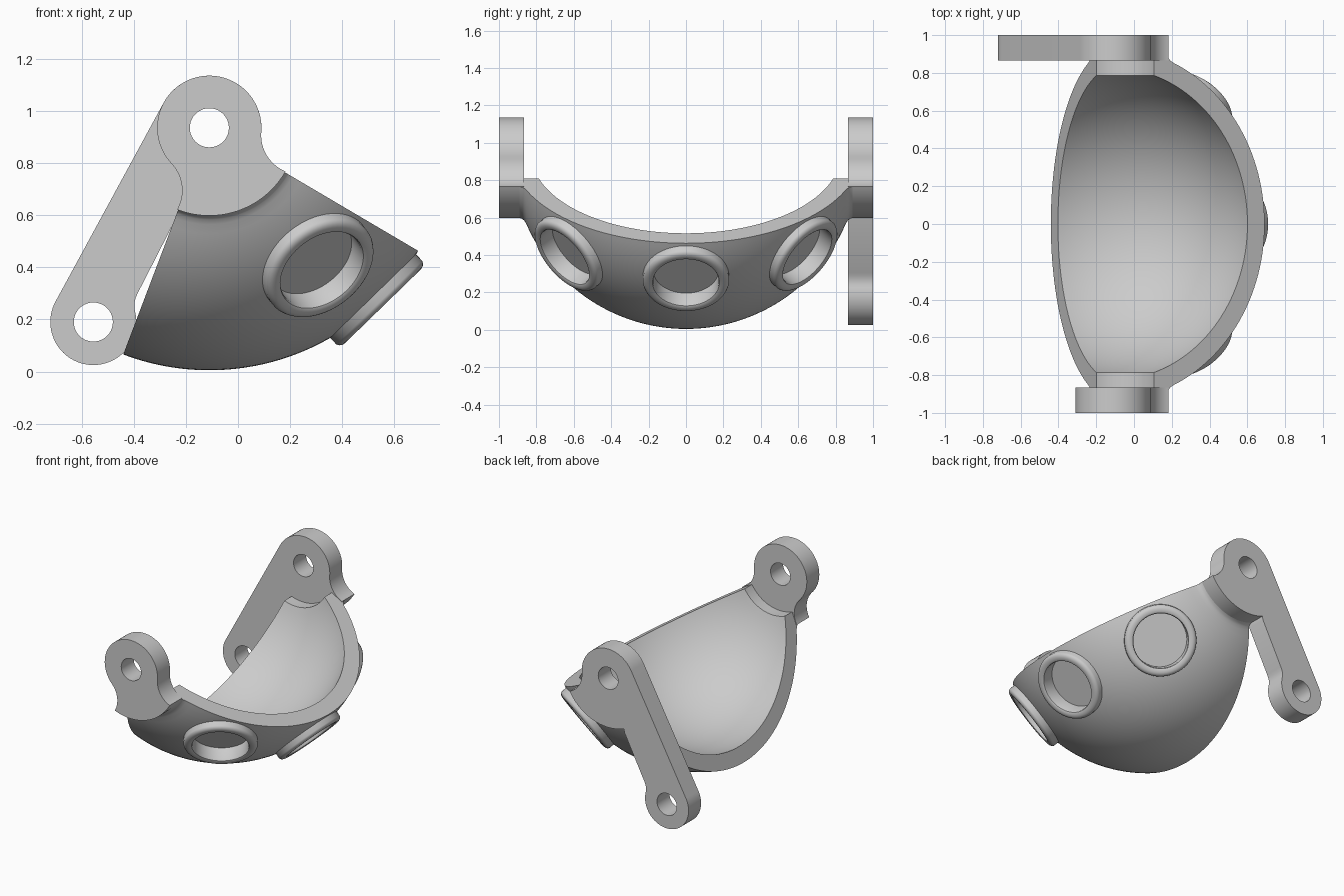
import bpy
import bmesh
from math import cos, sin, radians, sqrt, hypot, pi
from mathutils import Vector

if "Cube" in bpy.data.objects:
    bpy.data.objects.remove(bpy.data.objects["Cube"], do_unlink=True)

PIVOT = Vector((-0.11, 0, 0.935))       # sphere centre, on the hinge axis
RIM_A, RIM_B = -30.5, -110.8            # the two flat cuts of the shell
R_OUT, R_IN, R_CLEAR, R_HUB = 0.93, 0.825, 0.25, 0.337
EAR_IN, EAR_OUT = 0.865, 1.0

grey = bpy.data.materials.new("grey plastic")
grey.use_nodes = True
grey.diffuse_color = (0.6, 0.6, 0.6, 1)
grey.node_tree.nodes["Principled BSDF"].inputs["Base Color"].default_value = (0.6, 0.6, 0.6, 1)


def activate(ob):
    bpy.ops.object.select_all(action='DESELECT')
    ob.select_set(True)
    bpy.context.view_layer.objects.active = ob


def finish(ob):
    activate(ob)
    ob.data.materials.clear()
    ob.data.materials.append(grey)
    bpy.ops.object.shade_smooth_by_angle(angle=radians(30))


def mesh_object(name, bm):
    bmesh.ops.recalc_face_normals(bm, faces=bm.faces)
    me = bpy.data.meshes.new(name)
    bm.to_mesh(me)
    bm.free()
    ob = bpy.data.objects.new(name, me)
    bpy.context.collection.objects.link(ob)
    return ob


def lathe(name, profile, place, a0, a1, steps):
    """Sweep a closed (axial, radius) profile; place maps (axial, u, v) to a point."""
    bm = bmesh.new()
    closed = abs(a1 - a0) >= 360
    rows = []
    for i in range(steps if closed else steps + 1):
        a = radians(a0 + (a1 - a0) * i / steps)
        rows.append([bm.verts.new(place(h, r * cos(a), r * sin(a))) for h, r in profile])
    n = len(profile)
    for i in range(steps):
        p, q = rows[i], rows[(i + 1) % len(rows)]
        for j in range(n):
            k = (j + 1) % n
            bm.faces.new((p[j], p[k], q[k], q[j]))
    if not closed:
        bm.faces.new(rows[0])
        bm.faces.new(rows[-1])
    return mesh_object(name, bm)


def arc(c, r, a0, a1, n=24):
    return [(c[0] + r * cos(radians(a0 + (a1 - a0) * i / n)),
             c[1] + r * sin(radians(a0 + (a1 - a0) * i / n))) for i in range(n + 1)]


def polar(r, a):
    return (r * cos(radians(a)), r * sin(radians(a)))


# Shell: spherical wedge with small fillets running into the hubs
def sphere_points(radius, y_end, n=56):
    end = math_asin(y_end / radius)
    return [(radius * sin(end * (1 - 2 * i / n)), radius * cos(end * (1 - 2 * i / n)))
            for i in range(n + 1)]


def math_asin(s):
    return Vector((1, 0)).angle(Vector((sqrt(1 - s * s), s)))


fillet = [(EAR_IN, R_CLEAR), (EAR_IN, R_HUB), (0.89, R_HUB), (0.875, 0.342), (0.864, 0.352)]
outer = sphere_points(R_OUT, 0.853)
inner = sphere_points(R_IN, sqrt(R_IN ** 2 - R_CLEAR ** 2))
profile = fillet + outer + [(-y, r) for y, r in reversed(fillet)] + inner[::-1]
shell = lathe("shell", profile, lambda h, u, v: PIVOT + Vector((u, h, v)), RIM_A, RIM_B, 48)

# Round ports: blind recess with a rounded collar, spaced parallel to the rim
tilt = radians(15.3)
rim_dir = Vector((cos(radians(RIM_A)), 0, sin(radians(RIM_A))))
rim_normal = Vector((-rim_dir.z, 0, rim_dir.x))
FLOOR = 0.86
collar = [(0.845, 0.175), (0.943, 0.175), (0.951, 0.179), (0.955, 0.187), (0.955, 0.205),
          (0.952, 0.216), (0.945, 0.225), (0.935, 0.23), (0.845, 0.23)]
for label, swing in (("right", -45), ("middle", 0), ("left", 45)):
    s = radians(swing)
    d = (rim_dir * cos(s) + Vector((0, sin(s), 0))) * cos(tilt) - rim_normal * sin(tilt)
    e1 = d.orthogonal().normalized()
    e2 = d.cross(e1)

    def place(h, u, v):
        return PIVOT + d * h + e1 * u + e2 * v

    # Recess cutter
    bm = bmesh.new()
    caps = [[bm.verts.new(place(h, *p)) for p in arc((0, 0), 0.19, 0, 360, 48)[:-1]]
            for h in (FLOOR, 1.1)]
    for cap in caps:
        bm.faces.new(cap)
    for i in range(48):
        k = (i + 1) % 48
        bm.faces.new((caps[0][i], caps[0][k], caps[1][k], caps[1][i]))
    cutter = mesh_object("recess_cutter", bm)
    cutter.hide_render = True
    mod = shell.modifiers.new("recess", 'BOOLEAN')
    mod.operation, mod.solver, mod.object = 'DIFFERENCE', 'EXACT', cutter
    activate(shell)
    bpy.ops.object.modifier_apply(modifier=mod.name)
    bpy.data.objects.remove(cutter, do_unlink=True)
    finish(lathe(label + "_port_collar", collar, place, 0, 360, 64))
finish(shell)


# Hinge ears: flat plates with holes, drawn in the x-z plane about the pivot
def plate(name, outline, holes, y):
    cu = bpy.data.curves.new(name, 'CURVE')
    cu.dimensions, cu.fill_mode = '2D', 'BOTH'
    cu.extrude = (EAR_OUT - EAR_IN) / 2
    for pts in [outline] + [arc(c, 0.075, 0, 360, 40)[:-1] for c in holes]:
        sp = cu.splines.new('POLY')
        sp.points.add(len(pts) - 1)
        for point, (x, z) in zip(sp.points, pts):
            point.co = (x, z, 0, 1)
        sp.use_cyclic_u = True
    ob = bpy.data.objects.new(name, cu)
    bpy.context.collection.objects.link(ob)
    ob.location = PIVOT + Vector((0, y, 0))
    ob.rotation_euler = (pi / 2, 0, 0)
    activate(ob)
    bpy.ops.object.convert(target='MESH')
    ob = bpy.context.object
    bm = bmesh.new()
    bm.from_mesh(ob.data)
    bmesh.ops.remove_doubles(bm, verts=bm.verts, dist=0.0005)
    bmesh.ops.recalc_face_normals(bm, faces=bm.faces)
    bm.to_mesh(ob.data)
    bm.free()
    finish(ob)


EAR_R, SIDE_A, SIDE_B, SWEEP = 0.2, -4.65, 223.35, 72.65
right_fillet = arc(polar(0.35, SIDE_A), 0.15, SIDE_A + 180 + SWEEP, SIDE_A + 180, 16)[:-1]
left_fillet = arc(polar(0.35, SIDE_B), 0.15, SIDE_B - 180, SIDE_B - 180 - SWEEP, 16)[1:]
hub_arc = arc((0, 0), R_HUB, RIM_B, RIM_A, 48)
mid_y = (EAR_IN + EAR_OUT) / 2

plate("front_ear", arc((0, 0), EAR_R, SIDE_A, SIDE_B, 64) + left_fillet + hub_arc + right_fillet,
      [(0, 0)], -mid_y)

# Back ear carries the lever arm with a second hole at its end
end = (-0.445, -0.745)
tangent = 151.45
neck = [(end[0] + dx, end[1] + dz) for dx, dz in ((0.157, 0.055), (0.158, 0.075), (0.163, 0.095), (0.172, 0.114))]
plate("back_ear_and_lever",
      arc((0, 0), EAR_R, SIDE_A, tangent, 48) + arc(end, 0.165, tangent, 373, 48)
      + neck + [(-0.124, -0.34)] + hub_arc + right_fillet,
      [(0, 0), end], mid_y)
